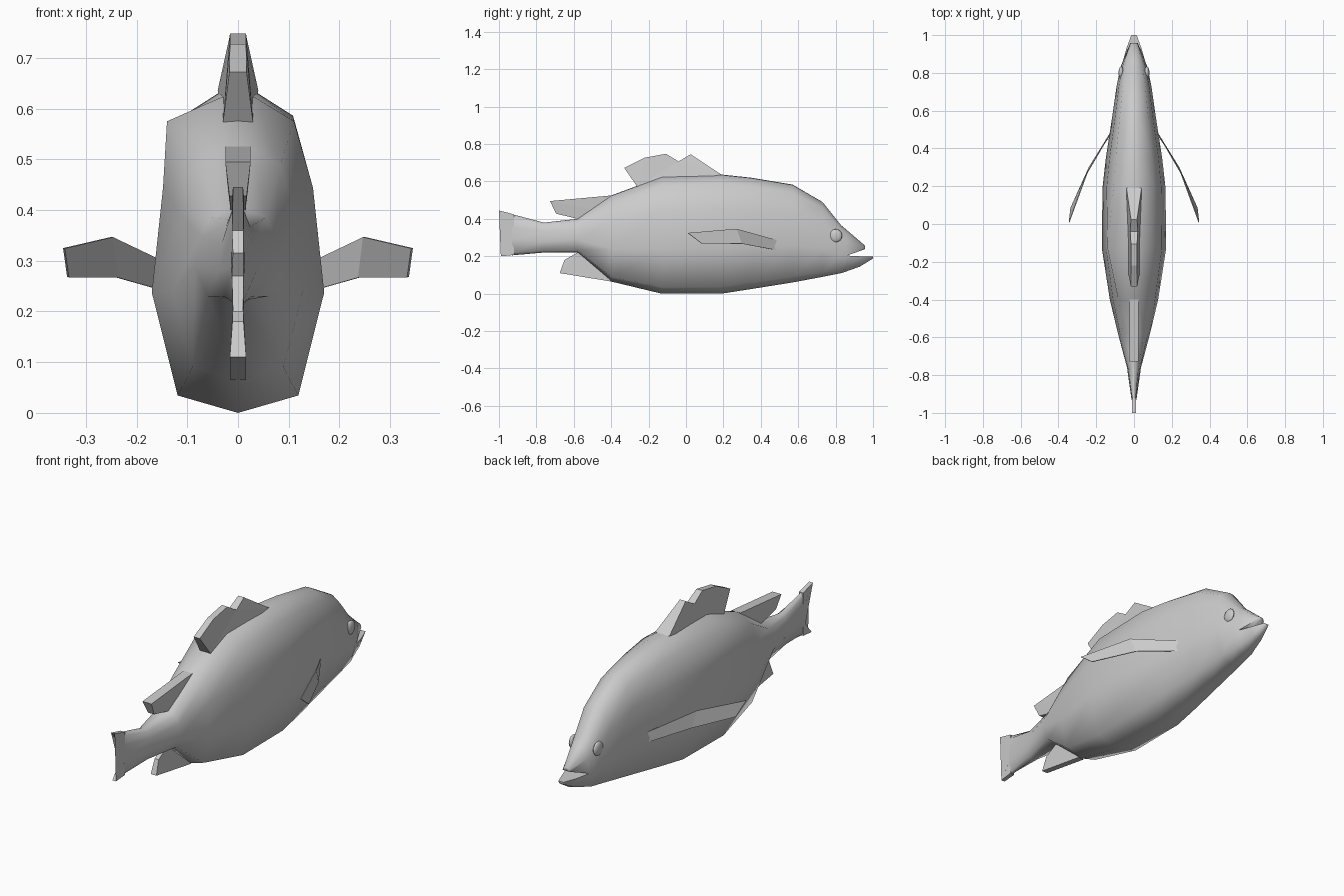
import bpy, bmesh, math

cube = bpy.data.objects.get("Cube")
if cube:
    bpy.data.objects.remove(cube, do_unlink=True)

grey = bpy.data.materials.new("plain grey")
grey.use_nodes = True
grey.diffuse_color = (0.6, 0.6, 0.6, 1)
grey.node_tree.nodes["Principled BSDF"].inputs["Base Color"].default_value = (0.6, 0.6, 0.6, 1)


def finish(name, bm, angle=None):
    """Turn a bmesh into an object; smooth it below the given angle."""
    bmesh.ops.remove_doubles(bm, verts=bm.verts, dist=0.0005)
    bmesh.ops.recalc_face_normals(bm, faces=bm.faces)
    mesh = bpy.data.meshes.new(name)
    bm.to_mesh(mesh)
    bm.free()
    mesh.materials.append(grey)
    ob = bpy.data.objects.new(name, mesh)
    bpy.context.collection.objects.link(ob)
    if angle:
        bpy.ops.object.select_all(action='DESELECT')
        ob.select_set(True)
        bpy.context.view_layer.objects.active = ob
        bpy.ops.object.shade_smooth_by_angle(angle=math.radians(angle))
    return ob


def loft(bm, half, stations, cap_start=False, cap_end=False):
    """Skin a mirrored half profile through (y, bottom, top, half width)."""
    ring = half + [(-x, z) for x, z in half[-2:0:-1]]
    rows = [[bm.verts.new((x * w, y, lo + z * (hi - lo))) for x, z in ring]
            for y, lo, hi, w in stations]
    n = len(ring)
    for a, b in zip(rows, rows[1:]):
        for i in range(n):
            j = (i + 1) % n
            bm.faces.new((a[i], a[j], b[j], b[i]))
    if cap_start:
        bm.faces.new(rows[0])
    if cap_end:
        bm.faces.new(rows[-1])
    return rows


def fin(name, outline):
    """Upright fin from (y, z, half thickness) points."""
    bm = bmesh.new()
    sides = [[bm.verts.new((s * t, y, z)) for y, z, t in outline] for s in (1, -1)]
    for side in sides:
        bm.faces.new(side)
    n = len(outline)
    for i in range(n):
        j = (i + 1) % n
        bm.faces.new((sides[0][i], sides[0][j], sides[1][j], sides[1][i]))
    bmesh.ops.triangulate(bm, faces=[f for f in bm.faces if len(f.verts) > 4])
    return finish(name, bm)


# Body with an open mouth: the trunk splits into two jaws at its widest points
SPLIT = 0.38
HALF = [(0, 0), (0.7, 0.055), (1, SPLIT), (0.87, 0.71), (0.65, 0.92), (0.2, 0.995), (0, 1)]
UPPER = [(0, 0)] + [(x, (z - SPLIT) / (1 - SPLIT)) for x, z in HALF[2:]]
LOWER = [(x, z / SPLIT) for x, z in HALF[:3]] + [(0, 1)]

trunk = [(-0.93, 0.205, 0.425, 0.013), (-0.76, 0.22, 0.38, 0.037), (-0.58, 0.22, 0.40, 0.085),
         (-0.4, 0.065, 0.525, 0.128), (-0.13, 0.0, 0.625, 0.17), (0.19, 0.0, 0.637, 0.167),
         (0.35, 0.025, 0.62, 0.149), (0.57, 0.06, 0.583, 0.115), (0.73, 0.09, 0.49, 0.092),
         (0.83, 0.11, 0.365, 0.072), (0.86, 0.12, 0.34, 0.06)]
y, lo, hi, w = trunk[-1]
mid = lo + SPLIT * (hi - lo)

bm = bmesh.new()
rows = loft(bm, HALF, trunk, cap_start=True)
rows[4][8].co.x = -0.14  # slightly fuller right shoulder
loft(bm, UPPER, [(y, mid, hi, w), (0.957, 0.238, 0.257, 0.02)], cap_end=True)
loft(bm, LOWER, [(y, lo, mid, w), (0.93, 0.145, 0.2, 0.04), (1.0, 0.188, 0.2, 0.014)], cap_end=True)
finish("body", bm, 75)

# Forked tail edge
fin("tail_fin", [(-0.92, 0.424, 0.012), (-1.0, 0.445, 0.01), (-0.93, 0.36, 0.012),
                 (-0.96, 0.315, 0.01), (-0.93, 0.27, 0.012), (-0.99, 0.2, 0.01),
                 (-0.92, 0.207, 0.012)])

# Upright fins
fin("front_dorsal_fin", [(0.19, 0.636, 0.04), (0.025, 0.745, 0.016), (-0.04, 0.707, 0.02),
                         (-0.107, 0.748, 0.016), (-0.22, 0.727, 0.016), (-0.33, 0.672, 0.017),
                         (-0.26, 0.571, 0.03)])
fin("rear_dorsal_fin", [(-0.4, 0.525, 0.025), (-0.727, 0.495, 0.025), (-0.695, 0.428, 0.017),
                        (-0.58, 0.40, 0.015), (-0.45, 0.44, 0.02)])
fin("anal_fin", [(-0.4, 0.065, 0.016), (-0.675, 0.11, 0.016), (-0.65, 0.18, 0.011),
                 (-0.58, 0.22, 0.01), (-0.45, 0.15, 0.012)])

# Side fins, swept outward and back
bm = bmesh.new()
top = [(0.11, 0.51, 0.28), (0.25, 0.27, 0.347), (0.345, 0.01, 0.325)]
low = [(0.11, 0.5, 0.23), (0.24, 0.3, 0.267), (0.337, 0.085, 0.268)]
a, b = [[bm.verts.new(p) for p in edge] for edge in (top, low)]
for i in range(2):
    bm.faces.new((a[i], a[i + 1], b[i + 1], b[i]))
side_fins = finish("side_fins", bm)
side_fins.modifiers.new("thickness", 'SOLIDIFY').thickness = 0.004
side_fins.modifiers.new("pair", 'MIRROR')

# Eyes
for side, name in ((1, "left_eye"), (-1, "right_eye")):
    bm = bmesh.new()
    bmesh.ops.create_uvsphere(bm, u_segments=12, v_segments=8, radius=1)
    eye = finish(name, bm, 60)
    eye.scale = (0.014, 0.035, 0.035)
    eye.location = (side * 0.068, 0.8, 0.31)
